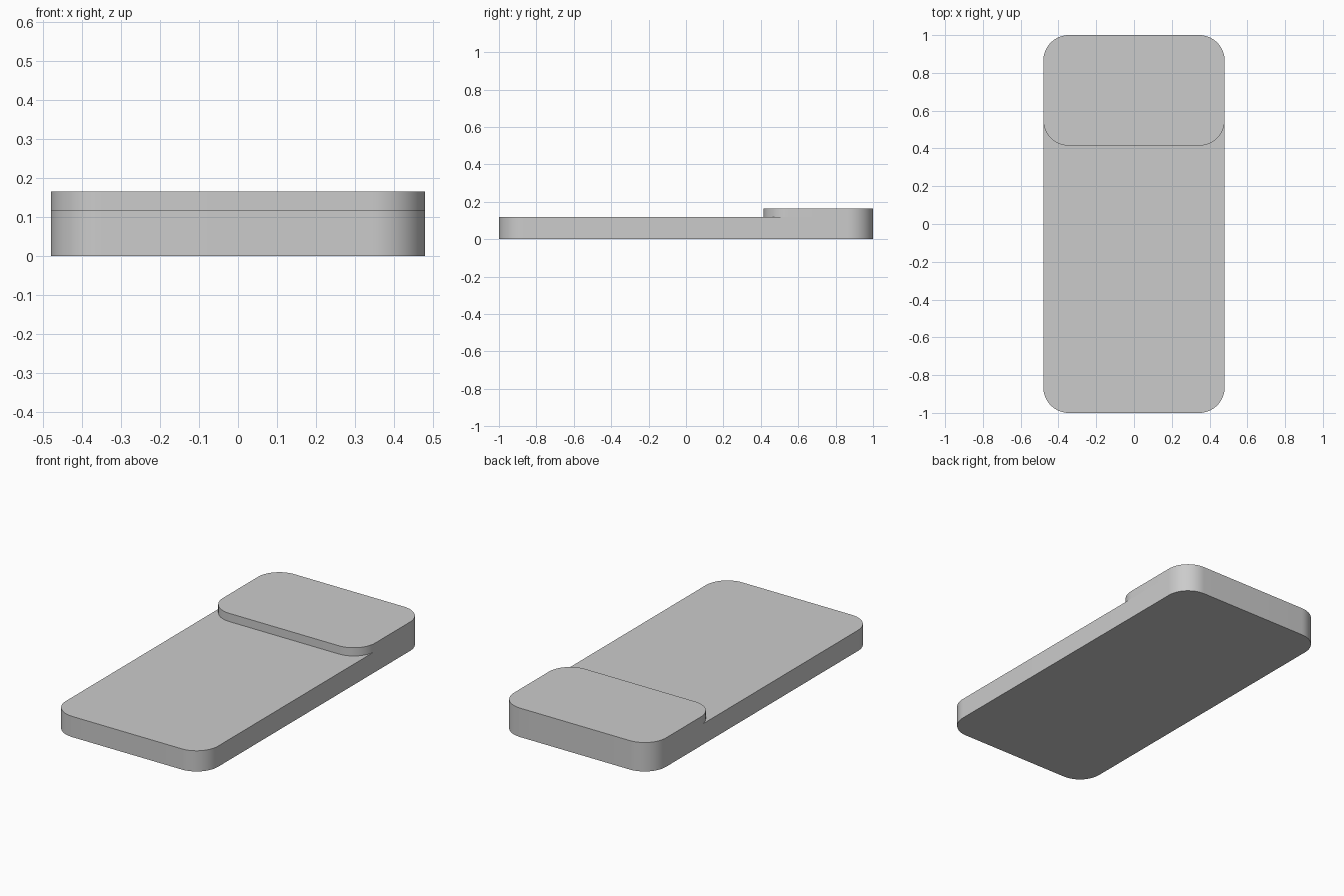
import bpy, bmesh, math

cube = bpy.data.objects.get("Cube")
if cube:
    bpy.data.objects.remove(cube, do_unlink=True)

WIDTH = 0.96
RADIUS = 0.135
CORNER_STEPS = 16
BODY_TOP = 0.118
BUMP_TOP = 0.165

# Plain grey finish
grey = bpy.data.materials.new("plain_grey")
grey.use_nodes = True
colour = (0.6, 0.6, 0.6, 1.0)
grey.diffuse_color = colour
shader = next(n for n in grey.node_tree.nodes if n.type == "BSDF_PRINCIPLED")
shader.inputs["Base Color"].default_value = colour


def rounded_slab(name, y_front, y_back, z_bottom, z_top):
    """Extrude a rounded rectangle into a slab with sharp rims."""
    bm = bmesh.new()
    x = WIDTH / 2 - RADIUS
    centres = [(x, y_back - RADIUS), (-x, y_back - RADIUS),
               (-x, y_front + RADIUS), (x, y_front + RADIUS)]
    outline = []
    for corner, (cx, cy) in enumerate(centres):
        for step in range(CORNER_STEPS + 1):
            a = math.pi / 2 * (corner + step / CORNER_STEPS)
            outline.append(bm.verts.new((cx + RADIUS * math.cos(a),
                                         cy + RADIUS * math.sin(a), z_bottom)))
    base = bm.faces.new(outline)
    extruded = bmesh.ops.extrude_face_region(bm, geom=[base], use_keep_orig=True)
    top = [v for v in extruded["geom"] if isinstance(v, bmesh.types.BMVert)]
    bmesh.ops.translate(bm, verts=top, vec=(0, 0, z_top - z_bottom))
    bmesh.ops.recalc_face_normals(bm, faces=bm.faces)

    mesh = bpy.data.meshes.new(name)
    bm.to_mesh(mesh)
    bm.free()
    mesh.materials.append(grey)
    obj = bpy.data.objects.new(name, mesh)
    bpy.context.collection.objects.link(obj)
    bpy.ops.object.select_all(action="DESELECT")
    obj.select_set(True)
    bpy.context.view_layer.objects.active = obj
    bpy.ops.object.shade_smooth_by_angle(angle=math.radians(30))
    return obj


# Long flat body, and the raised block flush with its back end
rounded_slab("body", -1.0, 1.0, 0.0, BODY_TOP)
rounded_slab("raised_block", 0.415, 1.0, BODY_TOP, BUMP_TOP)
